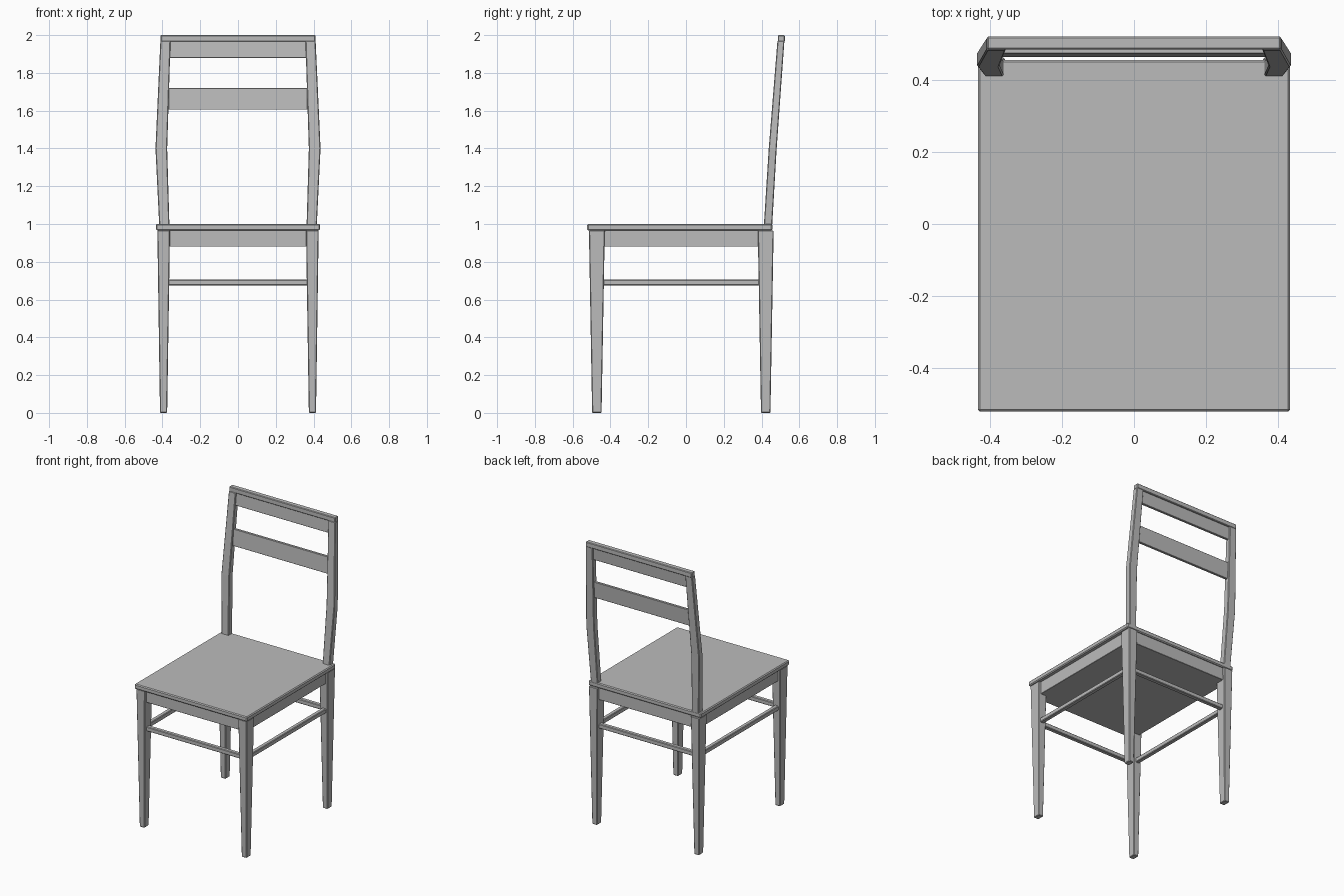
import bpy
import bmesh

cube = bpy.data.objects.get("Cube")
if cube:
    bpy.data.objects.remove(cube, do_unlink=True)

grey = bpy.data.materials.new("plain_grey")
grey.use_nodes = True
colour = (0.5, 0.5, 0.5, 1)
grey.diffuse_color = colour
grey.node_tree.nodes["Principled BSDF"].inputs["Base Color"].default_value = colour


def loft(name, sections, side=1, bevel=0.004):
    """Stack rectangular sections (z, x0, x1, y0, y1) into a closed solid."""
    bm = bmesh.new()
    rings = []
    for z, x0, x1, y0, y1 in sections:
        corners = ((x0, y0), (x1, y0), (x1, y1), (x0, y1))
        rings.append([bm.verts.new((side * x, y, z)) for x, y in corners])
    for low, high in zip(rings, rings[1:]):
        for i in range(4):
            j = (i + 1) % 4
            bm.faces.new((low[i], low[j], high[j], high[i]))
    bm.faces.new(rings[0][::-1])
    bm.faces.new(rings[-1])
    bmesh.ops.recalc_face_normals(bm, faces=bm.faces)
    mesh = bpy.data.meshes.new(name)
    bm.to_mesh(mesh)
    bm.free()
    mesh.materials.append(grey)
    obj = bpy.data.objects.new(name, mesh)
    bpy.context.collection.objects.link(obj)
    if bevel:
        mod = obj.modifiers.new("soft_edges", "BEVEL")
        mod.width = bevel
        mod.segments = 1
        mod.limit_method = "ANGLE"
    return obj


def box(name, x0, x1, y0, y1, z0, z1, bevel=0.004):
    return loft(name, [(z0, x0, x1, y0, y1), (z1, x0, x1, y0, y1)], 1, bevel)


# Seat board and the solid apron block beneath it
box("seat", -0.435, 0.435, -0.523, 0.457, 0.966, 1.0, 0.006)
box("apron", -0.408, 0.408, -0.495, 0.445, 0.88, 0.968, 0.002)

# Tapered legs, stretchers and cranked back posts on both sides
for side, label in ((1, "left"), (-1, "right")):
    for end, yc in (("front", -0.472), ("back", 0.422)):
        loft(f"{end}_{label}_leg", [
            (0, 0.375, 0.413, yc - 0.025, yc + 0.025),
            (0.966, 0.36, 0.427, yc - 0.042, yc + 0.042)], side)
    loft(f"{label}_stretcher", [
        (0.675, 0.38, 0.41, -0.45, 0.40),
        (0.706, 0.38, 0.41, -0.45, 0.40)], side)
    loft(f"{label}_back_post", [
        (0.99, 0.363, 0.417, 0.412, 0.456),
        (1.4, 0.375, 0.437, 0.438, 0.480),
        (1.97, 0.357, 0.411, 0.484, 0.521)], side)

for end, yc in (("front", -0.472), ("back", 0.422)):
    box(f"{end}_stretcher", -0.385, 0.385, yc - 0.015, yc + 0.015, 0.675, 0.706)

# Top rail and the two slats leaning with the posts
box("top_rail", -0.41, 0.41, 0.486, 0.523, 1.965, 2.0)
for name, z0, z1 in (("upper_slat", 1.88, 1.967), ("lower_slat", 1.605, 1.72)):
    rows = []
    for z in (z0, z1):
        yc = 0.459 + (z - 1.4) * 0.077
        rows.append((z, -0.368, 0.368, yc - 0.009, yc + 0.009))
    loft(name, rows, 1, 0.002)
